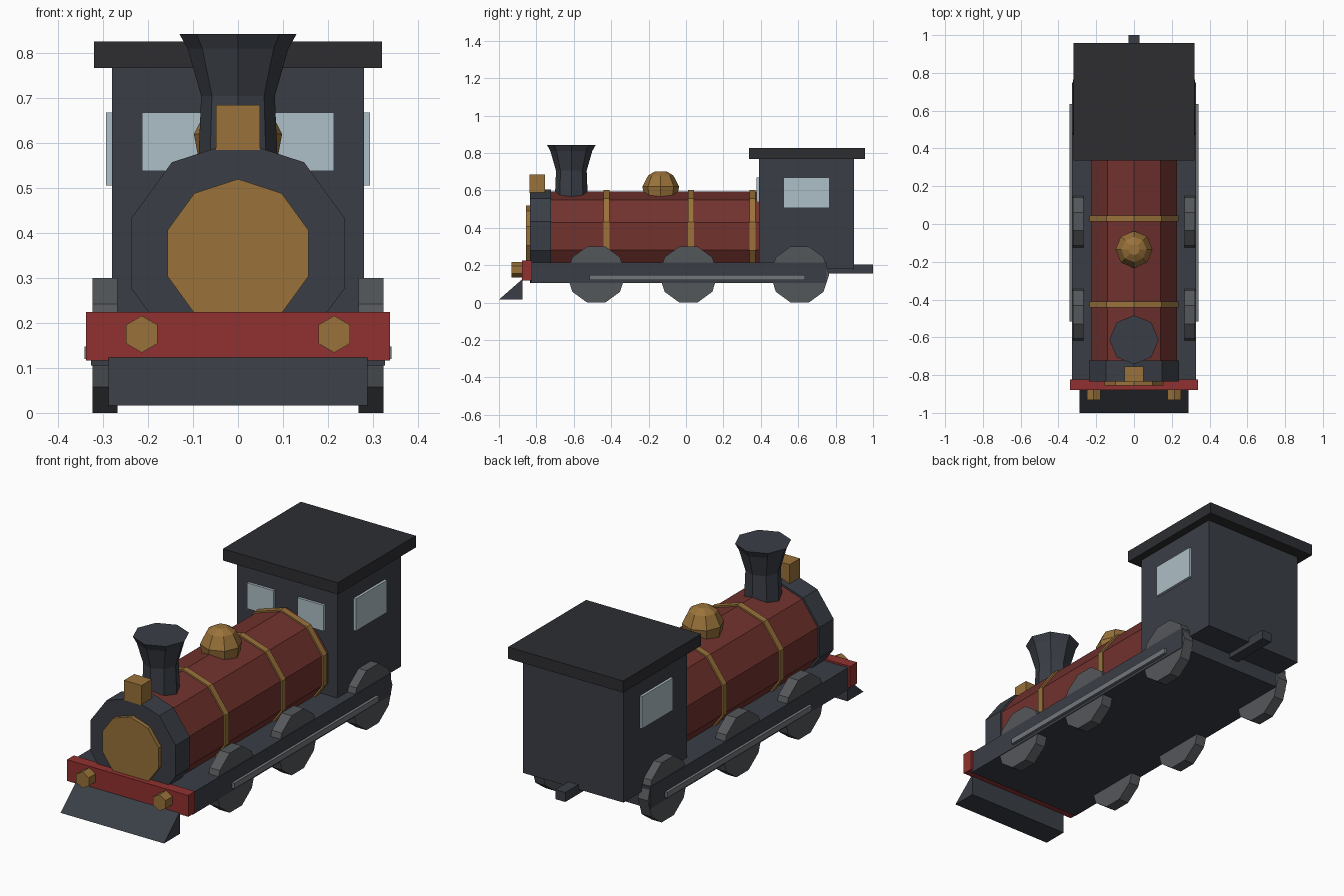
import bpy, bmesh, math
from mathutils import Matrix

if "Cube" in bpy.data.objects:
    bpy.data.objects.remove(bpy.data.objects["Cube"])


def material(name, r, g, b):
    m = bpy.data.materials.new(name)
    m.diffuse_color = (r, g, b, 1)
    m.use_nodes = True
    m.node_tree.nodes["Principled BSDF"].inputs["Base Color"].default_value = m.diffuse_color
    return m


IRON = material("dark_iron", 0.042, 0.048, 0.060)
ROOF = material("roof_black", 0.026, 0.027, 0.031)
MAROON = material("maroon_paint", 0.165, 0.032, 0.027)
RED = material("red_paint", 0.28, 0.031, 0.029)
BRASS = material("brass", 0.32, 0.168, 0.042)
STEEL = material("wheel_steel", 0.088, 0.095, 0.102)
ROD = material("rod_steel", 0.17, 0.18, 0.20)
GLASS = material("window_glass", 0.42, 0.52, 0.57)


def finish(bm, name, mat):
    bmesh.ops.recalc_face_normals(bm, faces=bm.faces)
    mesh = bpy.data.meshes.new(name)
    bm.to_mesh(mesh)
    bm.free()
    mesh.materials.append(mat)
    ob = bpy.data.objects.new(name, mesh)
    bpy.context.collection.objects.link(ob)
    return ob


def mirror(ob):
    ob.modifiers.new("mirror_x", 'MIRROR')
    return ob


def box(name, x, y, z, mat):
    """Box from (min, max) ranges on each axis."""
    bm = bmesh.new()
    bmesh.ops.create_cube(bm, size=1)
    for v in bm.verts:
        v.co = [lo + (c + 0.5) * (hi - lo) for c, (lo, hi) in zip(v.co, (x, y, z))]
    return finish(bm, name, mat)


def prism(name, axis, sides, radius, span, centre, mat, phase):
    """Regular prism along 'X' or 'Y'; centre holds the other two coordinates.
    Phase is the angle of the first corner, measured up from horizontal."""
    bm = bmesh.new()
    lo, hi = span
    ring = []
    for i in range(sides):
        a = phase + 2 * math.pi * i / sides
        h, z = centre[0] + radius * math.cos(a), centre[1] + radius * math.sin(a)
        ring.append(bm.verts.new((lo, h, z) if axis == 'X' else (h, lo, z)))
    face = bm.faces.new(ring)
    out = bmesh.ops.extrude_face_region(bm, geom=[face], use_keep_orig=True)
    move = (hi - lo, 0, 0) if axis == 'X' else (0, hi - lo, 0)
    bmesh.ops.translate(bm, vec=move,
                        verts=[v for v in out["geom"] if isinstance(v, bmesh.types.BMVert)])
    return finish(bm, name, mat)


def lathe(name, profile, y, mat, sides=8):
    """Stack of rings (radius, z) around a vertical axis, capped both ends."""
    bm = bmesh.new()
    rings = [[bm.verts.new((r * math.cos(2 * math.pi * i / sides),
                            y + r * math.sin(2 * math.pi * i / sides), z))
              for i in range(sides)] for r, z in profile]
    for a, b in zip(rings, rings[1:]):
        for i in range(sides):
            j = (i + 1) % sides
            bm.faces.new((a[i], a[j], b[j], b[i]))
    bm.faces.new(rings[0])
    bm.faces.new(rings[-1])
    return finish(bm, name, mat)


UP = math.pi / 2
AXIS = (0, 0.355)

# Running plate, side rods and rear coupling
box("running_plate", (-0.327, 0.327), (-0.83, 0.75), (0.105, 0.215), IRON)
mirror(box("side_rod", (0.32, 0.341), (-0.515, 0.635), (0.12, 0.148), ROD))
box("rear_coupling", (-0.028, 0.028), (0.72, 1.0), (0.155, 0.203), IRON)

# Boiler, bands, smokebox and its door
prism("boiler", 'Y', 10, 0.24, (-0.73, 0.40), AXIS, MAROON, UP)
for i, y in enumerate((-0.425, 0.028, 0.356)):
    prism(f"boiler_band_{i + 1}", 'Y', 10, 0.248, (y - 0.016, y + 0.016), AXIS, BRASS, UP)
prism("smokebox", 'Y', 10, 0.25, (-0.835, -0.722), AXIS, IRON, UP)
prism("smokebox_door", 'Y', 10, 0.165, (-0.855, -0.83), AXIS, BRASS, UP)

# Chimney, dome and headlamp
lathe("chimney", [(0.088, 0.56), (0.082, 0.705), (0.112, 0.81), (0.13, 0.842)], -0.613, IRON)
lathe("steam_dome", [(0.085, 0.55), (0.098, 0.62), (0.067, 0.68), (0.03, 0.702)], -0.135, BRASS)
box("headlamp", (-0.049, 0.049), (-0.837, -0.755), (0.585, 0.685), BRASS)

# Cab with roof and windows
box("cab", (-0.28, 0.28), (0.39, 0.897), (0.18, 0.78), IRON)
box("cab_roof", (-0.32, 0.32), (0.337, 0.957), (0.767, 0.826), ROOF)
mirror(box("side_window", (0.27, 0.293), (0.52, 0.767), (0.506, 0.668), GLASS))
mirror(box("front_window", (0.067, 0.213), (0.377, 0.40), (0.538, 0.668), GLASS))

# Wheels
for i, y in enumerate((-0.48, 0.013, 0.608)):
    mirror(prism(f"wheel_pair_{i + 1}", 'X', 10, 0.1575, (0.268, 0.324), (y, 0.15), STEEL, 0))

# Buffer beam, buffers and track guard
box("buffer_beam", (-0.338, 0.338), (-0.878, -0.823), (0.117, 0.224), RED)
mirror(prism("buffer", 'Y', 6, 0.041, (-0.932, -0.87), (0.214, 0.175), BRASS, UP))
guard = bmesh.new()
side = [guard.verts.new((-0.288, y, z)) for y, z in ((-1.0, 0.016), (-0.873, 0.016), (-0.873, 0.127))]
out = bmesh.ops.extrude_face_region(guard, geom=[guard.faces.new(side)], use_keep_orig=True)
bmesh.ops.translate(guard, vec=(0.576, 0, 0),
                    verts=[v for v in out["geom"] if isinstance(v, bmesh.types.BMVert)])
finish(guard, "track_guard", IRON)
